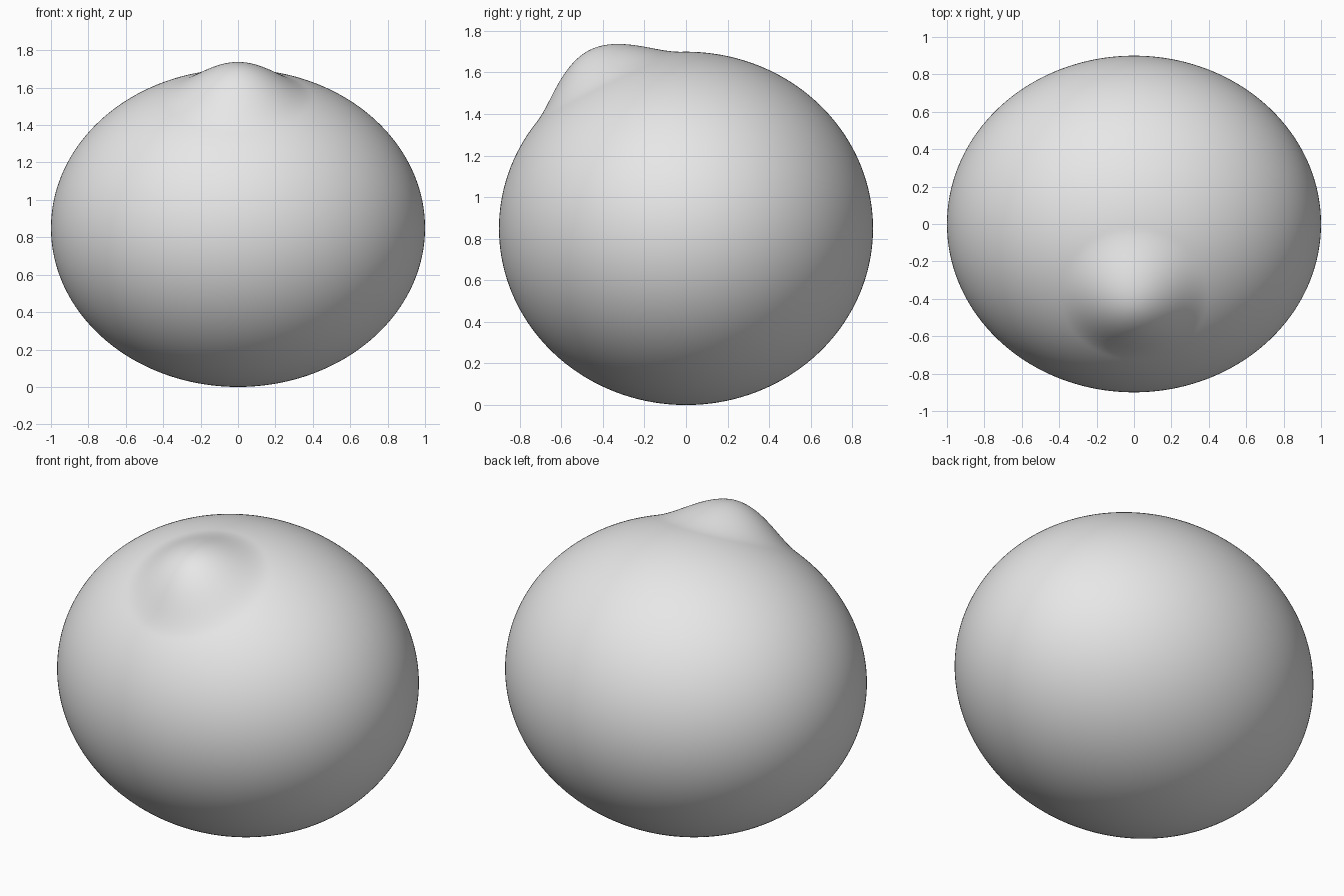
import bpy
import bmesh
from mathutils import Vector

cube = bpy.data.objects.get("Cube")
if cube:
    bpy.data.objects.remove(cube, do_unlink=True)

RADII = Vector((1.0, 0.9, 0.85))
BUMP_Y, BUMP_RADIUS, BUMP_HEIGHT = -0.41, 0.40, 0.115


def material(name, color):
    mat = bpy.data.materials.new(name)
    mat.use_nodes = True
    mat.diffuse_color = color
    mat.node_tree.nodes["Principled BSDF"].inputs["Base Color"].default_value = color
    return mat


def surface_normal(p):
    return Vector([c / r ** 2 for c, r in zip(p, RADII)]).normalized()


# Smooth flattened ball
bm = bmesh.new()
bmesh.ops.create_icosphere(bm, subdivisions=7, radius=1.0)
bmesh.ops.scale(bm, vec=RADII, verts=bm.verts)

# Soft rounded bump pulled out along the surface normal, near the top front
bump_z = RADII.z * (1 - (BUMP_Y / RADII.y) ** 2) ** 0.5
bump_center = Vector((0, BUMP_Y, bump_z))
for v in bm.verts:
    t = 1 - (v.co - bump_center).length / BUMP_RADIUS
    if t > 0:
        v.co += surface_normal(v.co) * BUMP_HEIGHT * t * t * (3 - 2 * t)

# Rest the ball on the ground
bmesh.ops.translate(bm, vec=(0, 0, RADII.z), verts=bm.verts)
for f in bm.faces:
    f.smooth = True

mesh = bpy.data.meshes.new("rounded_body")
bm.to_mesh(mesh)
bm.free()
mesh.materials.append(material("light_grey", (0.8, 0.8, 0.8, 1)))
body = bpy.data.objects.new("rounded_body", mesh)
bpy.context.collection.objects.link(body)
